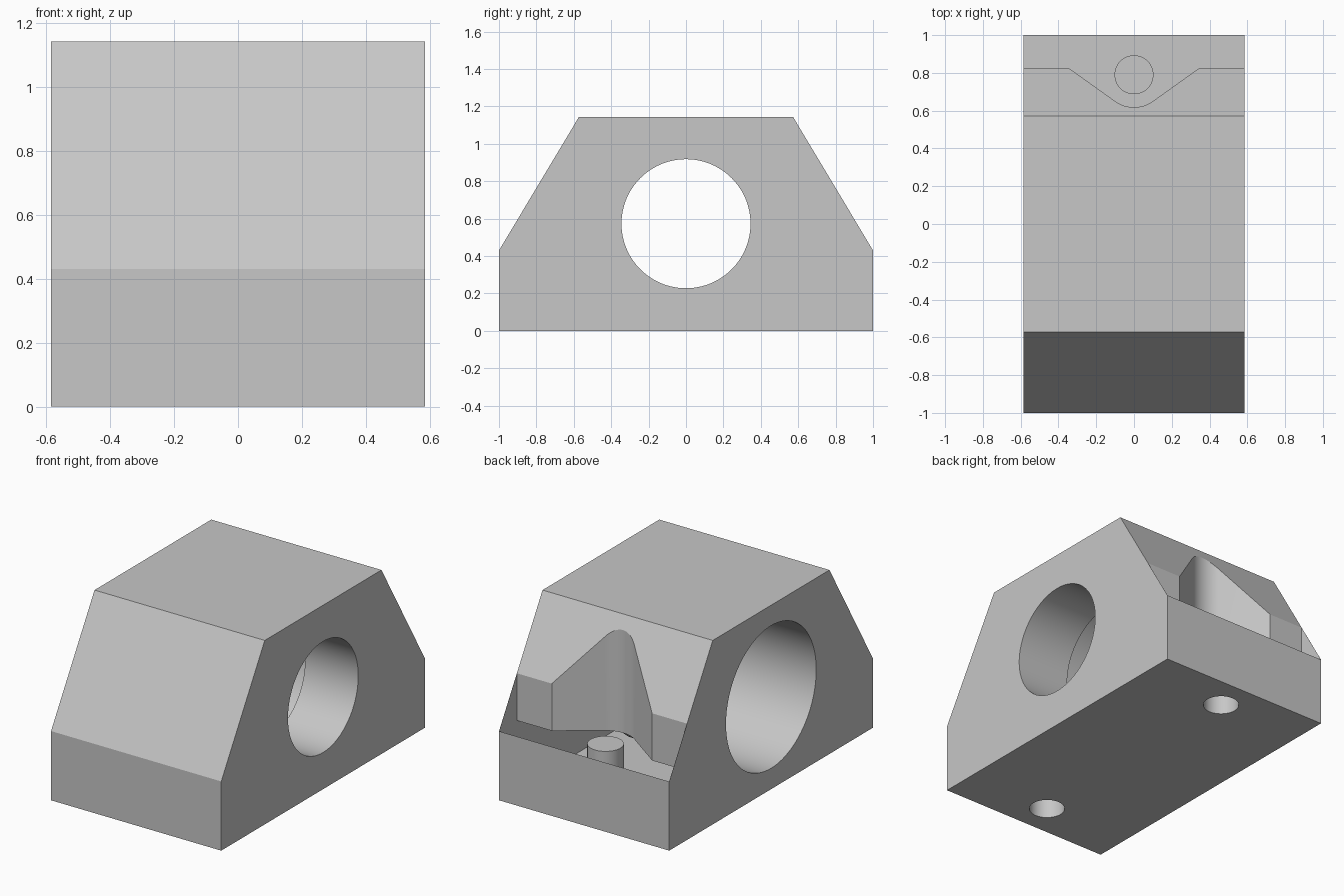
import bpy
import bmesh
import math
from mathutils import Matrix, Vector

if "Cube" in bpy.data.objects:
    bpy.data.objects.remove(bpy.data.objects["Cube"])

HALF_W = 0.585      # half width along x
CENTRE_Z = 0.573    # bore axis height
FLOOR = 0.429       # pocket opening height
SCREW_Y = 0.79

grey = bpy.data.materials.new("plain grey")
grey.use_nodes = True
colour = (0.57, 0.57, 0.57, 1)
grey.diffuse_color = colour
grey.node_tree.nodes["Principled BSDF"].inputs["Base Color"].default_value = colour


def finish(name, bm):
    bmesh.ops.recalc_face_normals(bm, faces=bm.faces)
    mesh = bpy.data.meshes.new(name)
    bm.to_mesh(mesh)
    bm.free()
    mesh.materials.append(grey)
    obj = bpy.data.objects.new(name, mesh)
    bpy.context.collection.objects.link(obj)
    return obj


def prism(name, points, offset):
    """Extrude a closed 3D outline along an offset vector."""
    bm = bmesh.new()
    face = bm.faces.new([bm.verts.new(p) for p in points])
    grown = bmesh.ops.extrude_face_region(bm, geom=[face])["geom"]
    moved = [v for v in grown if isinstance(v, bmesh.types.BMVert)]
    bmesh.ops.translate(bm, verts=moved, vec=offset)
    return finish(name, bm)


def cylinder(name, radius, start, end):
    start, end = Vector(start), Vector(end)
    axis = end - start
    turn = axis.to_track_quat('Z', 'Y').to_matrix().to_4x4()
    bm = bmesh.new()
    bmesh.ops.create_cone(bm, cap_ends=True, segments=96, radius1=radius, radius2=radius,
                          depth=axis.length,
                          matrix=Matrix.Translation((start + end) / 2) @ turn)
    return finish(name, bm)


# Block with sloped front and back shoulders
half = [(1, 0), (1, 0.43), (0.573, 1.143)]
outline = half + [(-y, z) for y, z in reversed(half)]
body = prism("bearing_block", [(-HALF_W, y, z) for y, z in outline], (2 * HALF_W, 0, 0))

# Stepped bore: narrow on the left, wide on the right
step = HALF_W - 0.365
cutters = [
    cylinder("narrow_bore_cutter", 0.345, (-0.2, 0, CENTRE_Z), (1, 0, CENTRE_Z)),
    cylinder("wide_bore_cutter", 0.443, (-1, 0, CENTRE_Z), (step, 0, CENTRE_Z)),
]

# Blind screw holes in the base
for label, side in (("front", -1), ("back", 1)):
    y = side * SCREW_Y
    cutters.append(cylinder(label + "_screw_cutter", 0.103, (0, y, -0.2), (0, y, FLOOR - 0.001)))

# Back pocket, a rounded notch between paper-thin side walls
inner = HALF_W - 0.0006
radius, tangent = 0.172, math.radians(-54.5)
steps = 24
pocket = [(-inner, 1.2), (-inner, 0.825), (-0.345, 0.825)]
for i in range(steps + 1):
    a = -math.pi - tangent + (math.pi + 2 * tangent) * i / steps
    pocket.append((radius * math.cos(a), SCREW_Y + radius * math.sin(a)))
pocket += [(0.345, 0.825), (inner, 0.825), (inner, 1.2)]
cutters.append(prism("pocket_cutter", [(x, y, FLOOR) for x, y in pocket], (0, 0, 1)))

# Cut everything, then remove the helpers
bpy.context.view_layer.objects.active = body
for cutter in cutters:
    cutter.hide_render = True
    mod = body.modifiers.new(cutter.name, 'BOOLEAN')
    mod.operation = 'DIFFERENCE'
    mod.solver = 'EXACT'
    mod.object = cutter
    bpy.ops.object.modifier_apply(modifier=mod.name)
for cutter in cutters:
    bpy.data.objects.remove(cutter)

# Open the pocket floor so the hollow inside and the screw sleeve show
bm = bmesh.new()
bm.from_mesh(body.data)
floor = [f for f in bm.faces
         if f.normal.z > 0.99 and all(abs(v.co.z - FLOOR) < 0.0004 for v in f.verts)]
bmesh.ops.delete(bm, geom=floor, context='FACES')
bm.to_mesh(body.data)
bm.free()

bpy.ops.object.select_all(action='DESELECT')
body.select_set(True)
bpy.ops.object.shade_smooth_by_angle(angle=math.radians(25))
